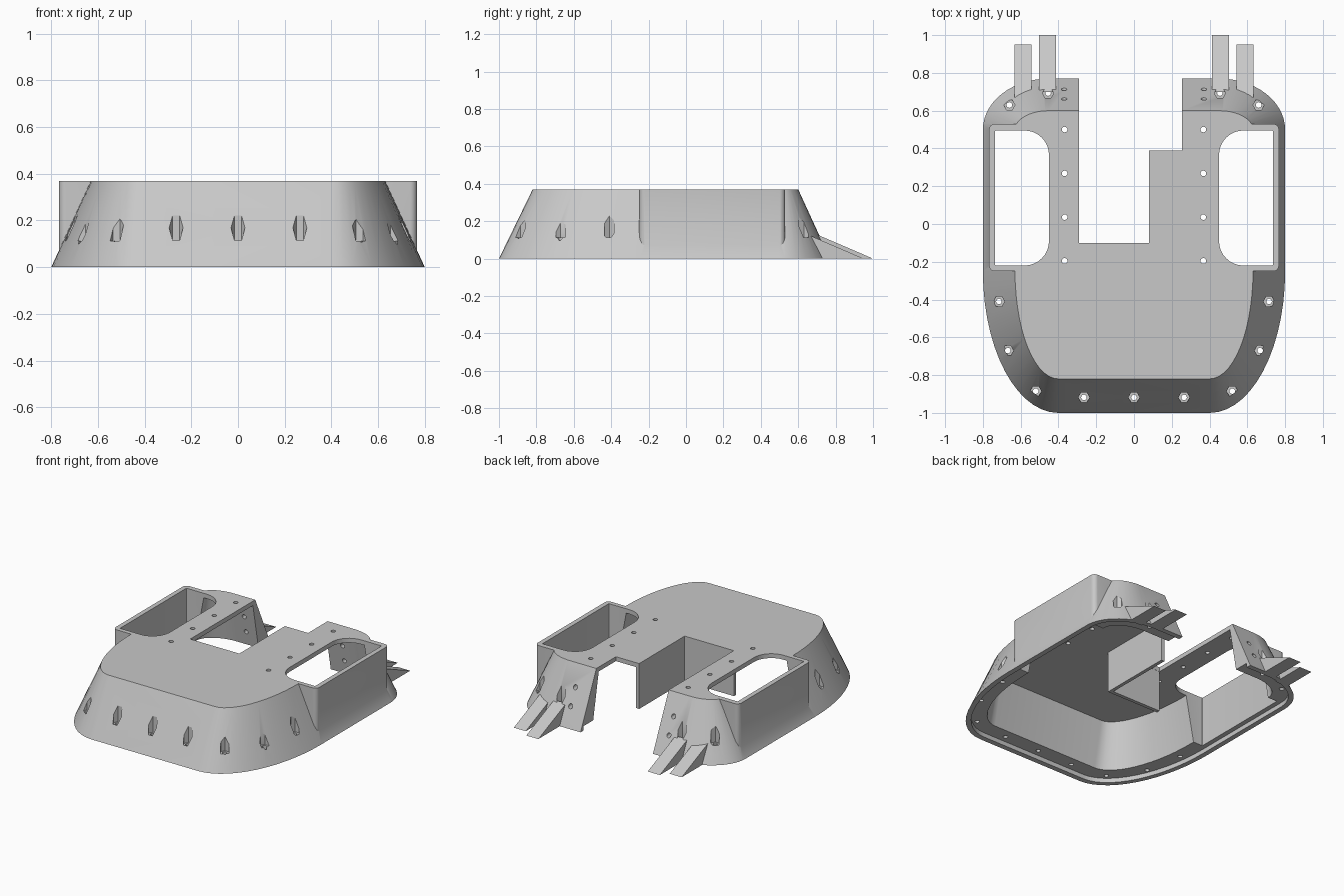
import bpy, bmesh
from math import sin, cos, pi, radians

cube = bpy.data.objects.get("Cube")
if cube:
    bpy.data.objects.remove(cube, do_unlink=True)

H = 0.37
grey = bpy.data.materials.new("plain_grey")
grey.use_nodes = True
colour = (0.58, 0.58, 0.58, 1)
grey.diffuse_color = colour
grey.node_tree.nodes["Principled BSDF"].inputs["Base Color"].default_value = colour


def loft(name, stacks):
    """Solid made of one or more stacks of matching rings, capped at both ends."""
    bm = bmesh.new()
    for rings in stacks:
        loops = [[bm.verts.new(p) for p in ring] for ring in rings]
        n = len(loops[0])
        for a, b in zip(loops, loops[1:]):
            for i in range(n):
                j = (i + 1) % n
                bm.faces.new((a[i], a[j], b[j], b[i]))
        bm.faces.new(loops[0][::-1])
        bm.faces.new(loops[-1])
    bmesh.ops.recalc_face_normals(bm, faces=bm.faces)
    mesh = bpy.data.meshes.new(name)
    bm.to_mesh(mesh)
    bm.free()
    mesh.materials.append(grey)
    ob = bpy.data.objects.new(name, mesh)
    bpy.context.collection.objects.link(ob)
    return ob


def at_z(pts, z):
    return [(x, y, z) for x, y in pts]


def prism(pts, z0, z1):
    return [at_z(pts, z0), at_z(pts, z1)]


def rect(x0, x1, y0, y1):
    return [(x0, y0), (x1, y0), (x1, y1), (x0, y1)]


def circle(cx, cy, r, n):
    return [(cx + r * cos(2 * pi * i / n), cy + r * sin(2 * pi * i / n)) for i in range(n)]


def arc(cx, cy, a, b, start, n=14):
    return [(cx + a * cos(start + pi / 2 * i / n), cy + b * sin(start + pi / 2 * i / n))
            for i in range(n + 1)]


def outline(t):
    """Plan of the shell; t = 0 at the foot, 1 at the top edge."""
    a, b = 0.4 - 0.17 * t, 0.75 - 0.18 * t
    c, d = 0.35 - 0.17 * t, 0.27 - 0.17 * t
    return (arc(0.45, 0.5, c, d, 0) + arc(-0.45, 0.5, c, d, pi / 2)
            + arc(-0.4, -0.25, a, b, pi) + arc(0.4, -0.25, a, b, 1.5 * pi))


def side_plan(side, x0, x1, y0, y1, r_in, r_out):
    """Rectangle with separate radii on its inner and outer corners."""
    pts = [(x0, y0 + r_in)]
    pts = (arc(x1 - r_out, y1 - r_out, r_out, r_out, 0, 8)
           + arc(x0 + r_in, y1 - r_in, r_in, r_in, pi / 2, 8)
           + arc(x0 + r_in, y0 + r_in, r_in, r_in, pi, 8)
           + arc(x1 - r_out, y0 + r_out, r_out, r_out, 1.5 * pi, 8))
    return [(side * x, y) for x, y in pts]


def boolean(ob, tool, operation):
    tool.hide_render = True
    mod = ob.modifiers.new("cut", "BOOLEAN")
    mod.operation, mod.solver, mod.object = operation, "EXACT", tool
    bpy.context.view_layer.update()
    graph = bpy.context.evaluated_depsgraph_get()
    mesh = bpy.data.meshes.new_from_object(ob.evaluated_get(graph))
    ob.modifiers.clear()
    ob.data = mesh
    bpy.data.objects.remove(tool, do_unlink=True)


# Tapered outer shell with the two square side housings
shell = loft("shell", [[at_z(outline(0), 0), at_z(outline(1), H)]])
boolean(shell, loft("housings", [
    prism(side_plan(s, 0.56, 0.767, -0.25, 0.53, 0.01, 0.03), 0.05, H) for s in (-1, 1)]), "UNION")

# Hollow inside with a recessed bolting flange
boolean(shell, loft("cavity", [[at_z(outline(0.8), -0.05), at_z(outline(0.8), 0.03),
                                at_z(outline(1.15), H - 0.03)]]), "DIFFERENCE")
boolean(shell, loft("foot_recess", [prism(outline(0.2), -0.05, 0.03)]), "DIFFERENCE")

# Side openings and the stepped rear notch
boolean(shell, loft("openings", [
    prism(side_plan(s, 0.45, 0.735, -0.22, 0.495, 0.13, 0.004), -0.2, 0.6) for s in (-1, 1)]),
    "DIFFERENCE")
notch = [(-0.29, -0.1), (0.08, -0.1), (0.08, 0.39), (0.255, 0.39), (0.255, 1.1), (-0.29, 1.1)]
boolean(shell, loft("notch", [prism(notch, -0.2, 0.6)]), "DIFFERENCE")

# Hexagonal bolt pockets with holes down through the flange
half = [(0.715, -0.41), (0.668, -0.67), (0.52, -0.885), (0.265, -0.918), (0.66, 0.63), (0.455, 0.693)]
bolts = [(s * x, y) for x, y in half for s in (-1, 1)] + [(0, -0.918)]
boolean(shell, loft("pockets", [prism(circle(x, y, 0.03, 6), 0.112, 0.6) for x, y in bolts]),
        "DIFFERENCE")
boolean(shell, loft("bolt_holes", [prism(circle(x, y, 0.015, 12), -0.1, 0.15) for x, y in bolts]),
        "DIFFERENCE")

# Screw holes in the deck and in the rear wall
boolean(shell, loft("deck_holes", [
    prism(circle(s * 0.367, y, 0.015, 12), 0.25, 0.5)
    for s in (-1, 1) for y in (0.5, 0.268, 0.036, -0.195)]), "DIFFERENCE")
boolean(shell, loft("rear_holes", [
    [[(x, y, z) for x, z in circle(s * 0.37, h, 0.015, 12)] for y in (0.5, 0.9)]
    for s in (-1, 1) for h in (0.125, 0.235)]), "DIFFERENCE")

# Walls hanging below the edges of the notch
wall_plan = [(-0.29, -0.125), (0.105, -0.125), (0.105, 0.388), (0.081, 0.388),
             (0.081, -0.101), (-0.29, -0.101)]
loft("notch_walls", [prism(wall_plan, 0.06, H - 0.01)])

# Pairs of ramp fins at the rear corners
for side, label in ((1, "left"), (-1, "right")):
    for part, x0, x1, foot, start, tip in (("inner", 0.412, 0.503, 0.745, 0.7, 1.0),
                                           ("outer", 0.542, 0.632, 0.715, 0.665, 0.95)):
        top = (tip - start) * 0.43
        side_shape = [(foot, 0), (tip, 0), (start, top), (start, top - 0.04)]
        loft(f"{label}_{part}_fin",
             [[[(side * x, y, z) for y, z in side_shape] for x in (x0, x1)]])

# Smooth the curved walls, keep the edges crisp
bpy.ops.object.select_all(action="DESELECT")
shell.select_set(True)
bpy.context.view_layer.objects.active = shell
bpy.ops.object.shade_smooth_by_angle(angle=radians(25))
